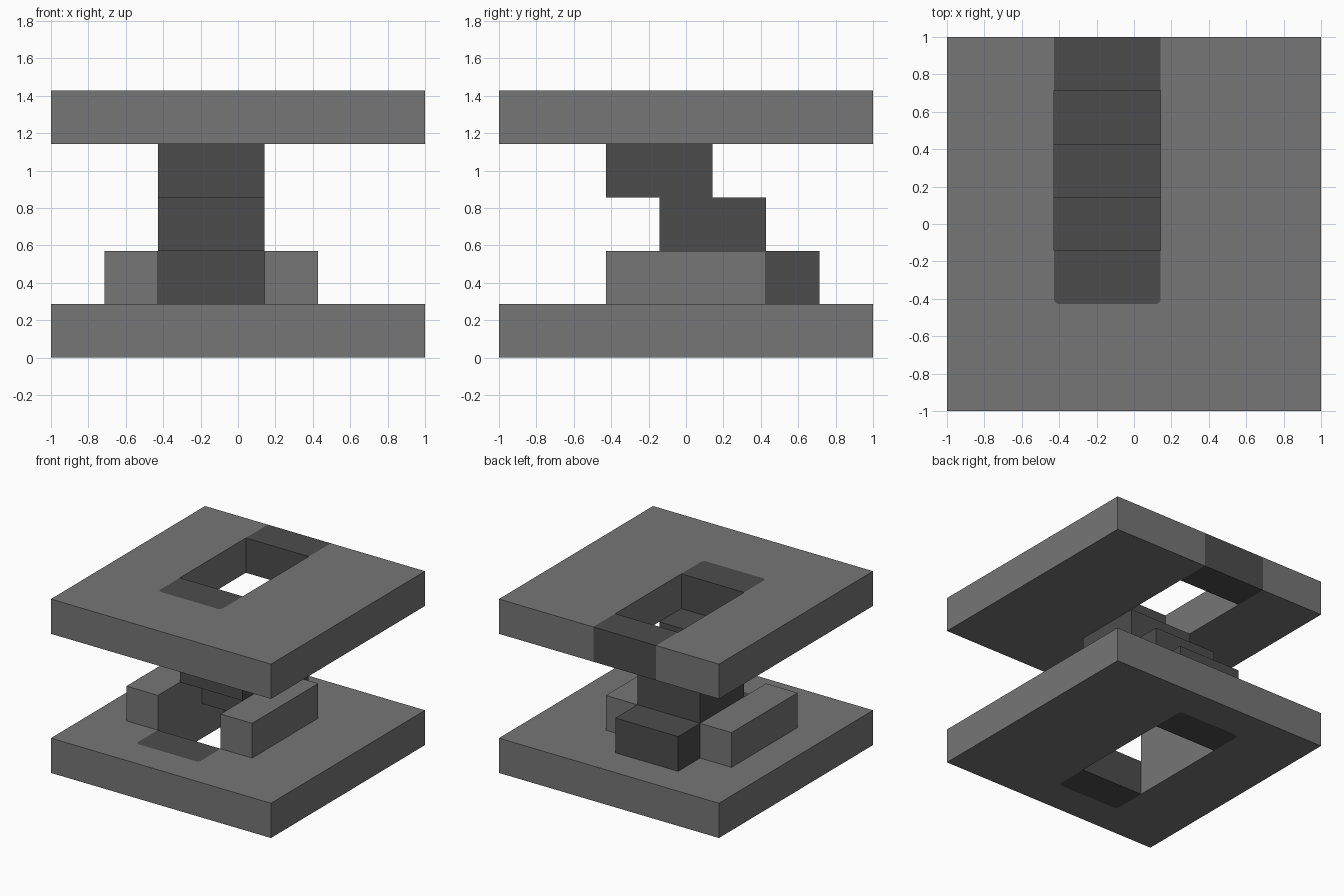
import bpy
import bmesh
from math import sin, cos, pi

cube = bpy.data.objects.get("Cube")
if cube:
    bpy.data.objects.remove(cube, do_unlink=True)

U = 2 / 7      # one building block
R = 0.03       # corner rounding of the inlays


def at(k):
    """Block line number (0 to 7) to plan coordinate."""
    return k * U - 1


def material(name, value):
    mat = bpy.data.materials.new(name)
    mat.use_nodes = True
    color = (value, value, value, 1)
    mat.diffuse_color = color
    bsdf = mat.node_tree.nodes["Principled BSDF"]
    bsdf.inputs["Base Color"].default_value = color
    bsdf.inputs["Roughness"].default_value = 0.9
    return mat


LIGHT = material("light_grey", 0.18)
DARK = material("dark_grey", 0.073)


def outline(x0, x1, y0, y1, round_front=False, round_back=False):
    """Rectangle in block lines, with optional rounded front or back corners."""
    points = []
    corners = [(x0, y0, 1, 1, round_front), (x1, y0, -1, 1, round_front),
               (x1, y1, -1, -1, round_back), (x0, y1, 1, -1, round_back)]
    for i, (x, y, sx, sy, rounded) in enumerate(corners):
        if not rounded:
            points.append((at(x), at(y)))
            continue
        cx, cy = at(x) + sx * R, at(y) + sy * R
        for step in range(5):
            a = pi + i * pi / 2 + step * pi / 8
            points.append((cx + R * cos(a), cy + R * sin(a)))
    return points


def prism(name, loops, level, mat):
    """One block high solid from an outline and optional hole outlines."""
    bm = bmesh.new()
    edges = []
    for loop in loops:
        verts = [bm.verts.new((x, y, level * U)) for x, y in loop]
        edges += [bm.edges.new((v, verts[i - 1])) for i, v in enumerate(verts)]
    bmesh.ops.triangle_fill(bm, edges=edges, use_beauty=True, normal=(0, 0, 1))
    result = bmesh.ops.extrude_face_region(bm, geom=bm.faces[:], use_keep_orig=True)
    top = [v for v in result["geom"] if isinstance(v, bmesh.types.BMVert)]
    bmesh.ops.translate(bm, verts=top, vec=(0, 0, U))
    bmesh.ops.recalc_face_normals(bm, faces=bm.faces[:])
    mesh = bpy.data.meshes.new(name)
    bm.to_mesh(mesh)
    bm.free()
    mesh.materials.append(mat)
    obj = bpy.data.objects.new(name, mesh)
    bpy.context.collection.objects.link(obj)
    return obj


# Lower floor with a closed slot, dark inlays at both slot ends
prism("lower_floor", [outline(0, 7, 0, 7), outline(2, 4, 1, 6, True, True)], 0, LIGHT)
prism("lower_front_inlay", [outline(2, 4, 1, 2, round_front=True)], 0, DARK)
prism("lower_back_inlay", [outline(2, 4, 5, 6, round_back=True)], 0, DARK)

# Side walls beside the stairwell
for side, x in (("right", 1), ("left", 4)):
    prism(side + "_side_wall", [outline(x, x + 1, 2, 5)], 1, LIGHT)

# Stairs climbing towards the front
for i in range(3):
    prism("stair_step_%d" % (i + 1), [outline(2, 4, 4 - i, 6 - i)], 1 + i, DARK)

# Upper floor with a slot open to the back edge
slot = outline(2, 4, 2, 7, round_front=True)
# The slot outline ends with its two back corners; walk it backwards from there
back_left, path = slot[-1], slot[:-1]
floor = [(-1, -1), (1, -1), (1, 1)] + path[::-1] + [back_left, (-1, 1)]
prism("upper_floor", [floor], 4, LIGHT)
prism("upper_front_inlay", [outline(2, 4, 2, 3, round_front=True)], 4, DARK)
prism("upper_back_inlay", [outline(2, 4, 6, 7)], 4, DARK)
